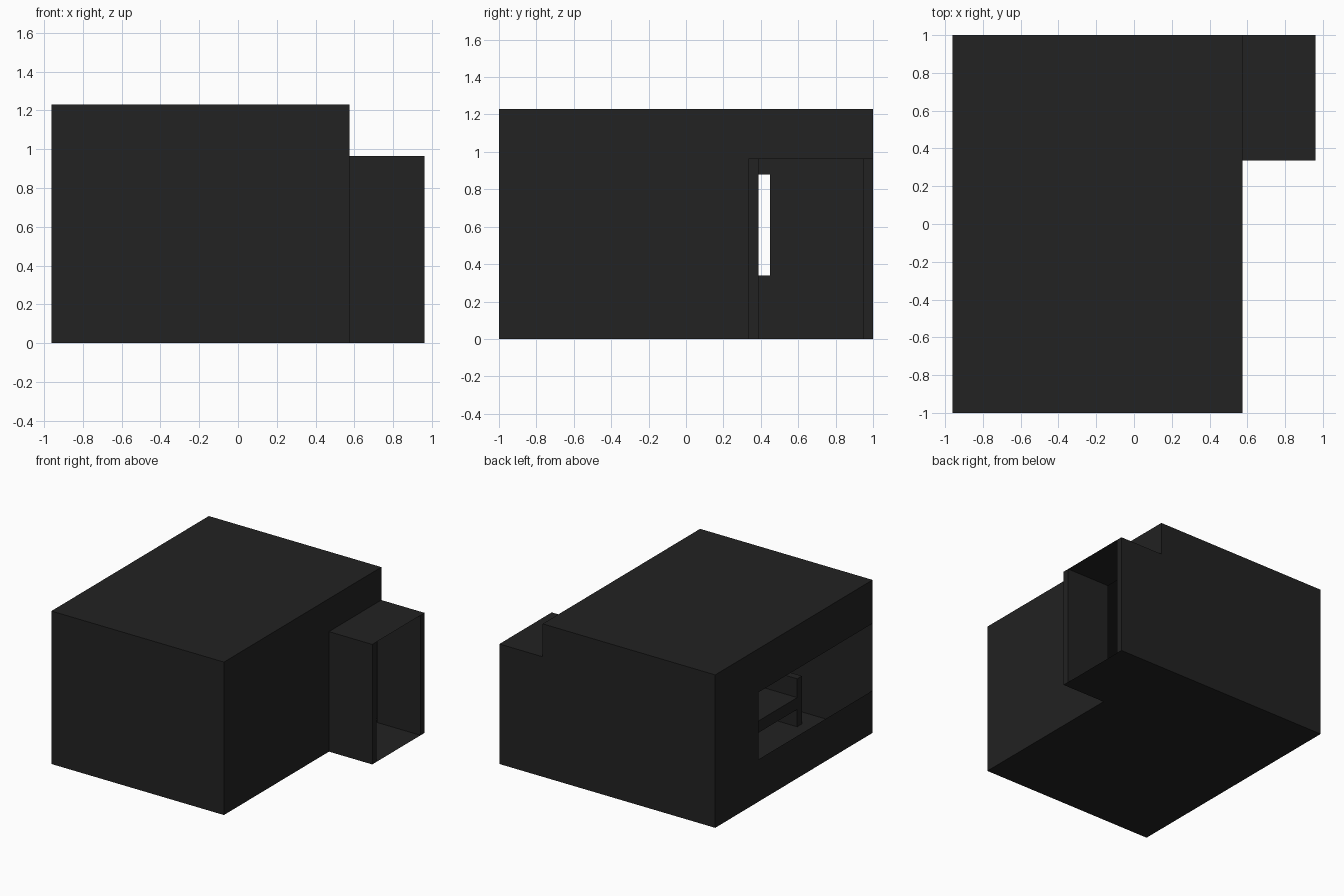
import bpy, bmesh

if "Cube" in bpy.data.objects:
    bpy.data.objects.remove(bpy.data.objects["Cube"])

mat = bpy.data.materials.new("charcoal")
mat.diffuse_color = (0.016, 0.016, 0.016, 1)
mat.use_nodes = True
mat.node_tree.nodes["Principled BSDF"].inputs["Base Color"].default_value = mat.diffuse_color


def finish(name, bm):
    me = bpy.data.meshes.new(name)
    bm.to_mesh(me)
    bm.free()
    me.materials.append(mat)
    ob = bpy.data.objects.new(name, me)
    bpy.context.collection.objects.link(ob)
    return ob


def box(name, lo, hi):
    bm = bmesh.new()
    bmesh.ops.create_cube(bm, size=1)
    for v in bm.verts:
        for i in range(3):
            v.co[i] = lo[i] if v.co[i] < 0 else hi[i]
    return finish(name, bm)


def sheet(name, axis, at, rects, positive):
    """Flat sheets on a plane; each rect is (u0, v0, u1, v1) on the other two axes."""
    bm = bmesh.new()
    for u0, v0, u1, v1 in rects:
        verts = []
        for u, v in ((u0, v0), (u1, v0), (u1, v1), (u0, v1)):
            co = [u, v]
            co.insert(axis, at)
            verts.append(bm.verts.new(co))
        f = bm.faces.new(verts)
        f.normal_update()
        if (f.normal[axis] > 0) != positive:
            f.normal_flip()
    return finish(name, bm)


X0, X1, X2 = -0.96, 0.575, 0.96      # left wall, right wall, porch front
H, PH = 1.23, 0.965                  # room and porch heights
PY, T = 0.335, 0.052                 # porch side and its wall thickness
D0, D1 = PY + T, 1 - T               # doorway sides
WY, W0, W1 = 0.45, 0.34, 0.88        # window end, sill and head

# Room shell
sheet("floor", 2, 0, [(X0, -1, X1, 1), (X1, D0, X2, D1)], False)
sheet("roof", 2, H, [(X0, -1, X1, 1)], True)
sheet("front_wall", 1, -1, [(X0, 0, X1, H)], False)
sheet("back_wall", 1, 1, [(X0, 0, X1, H)], True)
# Left wall with the long window reaching the front corner
sheet("window_wall", 0, X0, [(-1, 0, 1, W0), (-1, W1, 1, H), (WY, W0, 1, W1)], False)
# Right wall with the doorway
sheet("door_wall", 0, X1, [(-1, 0, D0, PH), (-1, PH, 1, H), (D1, 0, 1, PH)], True)

# Open porch
box("porch_front_wall", (X1, PY, 0), (X2, D0, PH))
box("porch_back_wall", (X1, D1, 0), (X2, 1, PH))
sheet("porch_roof", 2, PH, [(X1, D0, X2, D1)], True)

# Bed inside, seen through the window
BX0, BX1, BY0, BY1 = -0.45, 0.07, -0.83, 0.17
box("headboard", (BX0, BY0, 0), (BX1, BY0 + 0.06, 0.386))
box("mattress", (BX0, BY0 + 0.06, 0.14), (BX1, BY1, 0.235))
for side, x in (("left", BX0), ("right", BX1 - 0.06)):
    box("bed_leg_" + side, (x, BY1 - 0.06, 0), (x + 0.06, BY1, 0.14))
